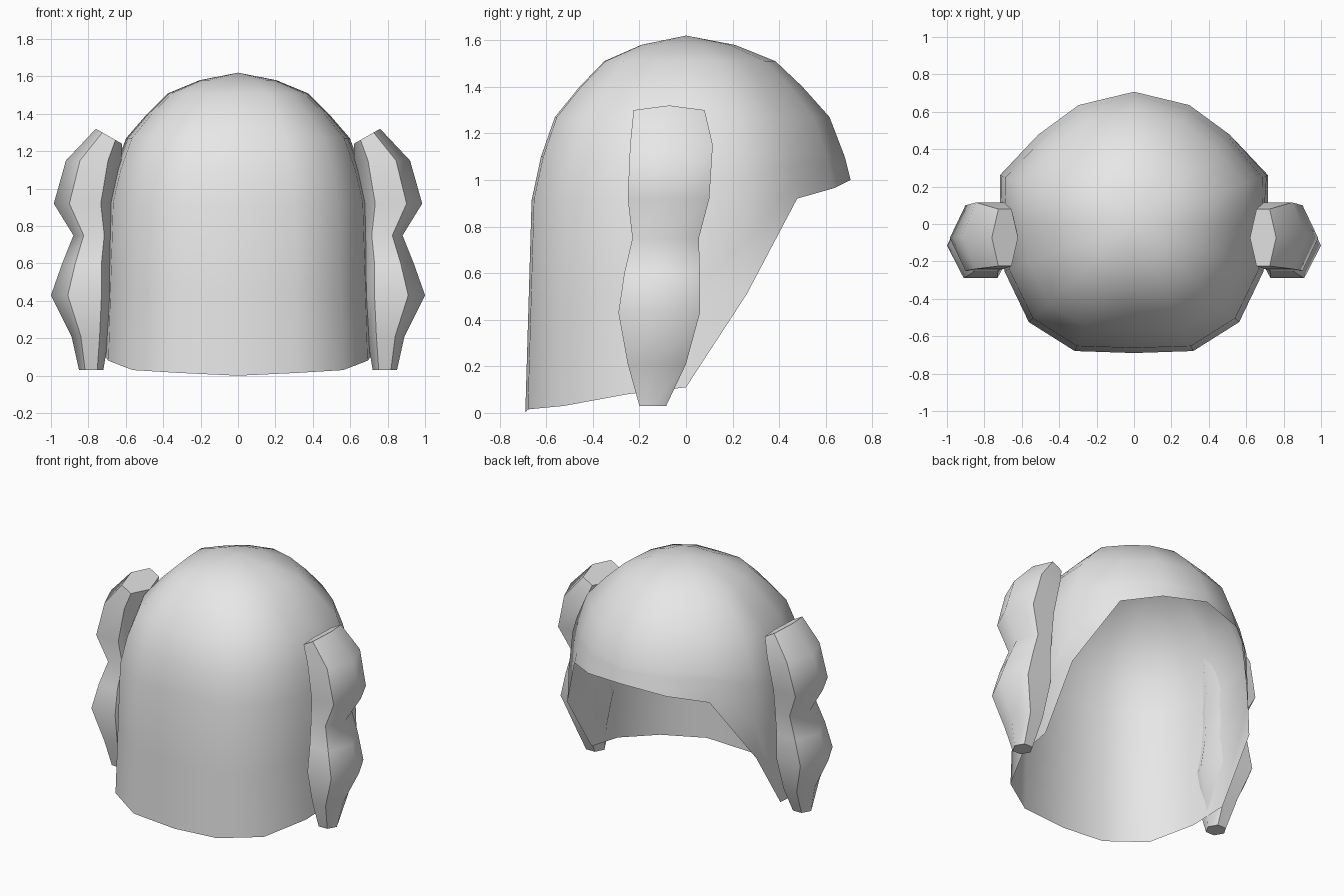
import bpy
from math import sin, cos, radians, pi
from mathutils import Vector

if "Cube" in bpy.data.objects:
    bpy.data.objects.remove(bpy.data.objects["Cube"], do_unlink=True)

grey = bpy.data.materials.new("plain_grey")
grey.use_nodes = True
grey.diffuse_color = (0.8, 0.8, 0.8, 1)
grey.node_tree.nodes["Principled BSDF"].inputs["Base Color"].default_value = (0.8, 0.8, 0.8, 1)


def make_object(name, verts, faces):
    mesh = bpy.data.meshes.new(name)
    mesh.from_pydata(verts, [], faces)
    mesh.materials.append(grey)
    obj = bpy.data.objects.new(name, mesh)
    bpy.context.collection.objects.link(obj)
    bpy.ops.object.select_all(action='DESELECT')
    obj.select_set(True)
    bpy.context.view_layer.objects.active = obj
    bpy.ops.object.shade_smooth_by_angle(angle=radians(60))
    return obj


# Hood shell: columns (angle, rim radius, rim height) for the +x half, front to back
half = [(-90, .69, 0), (-65, .75, .015), (-43, .77, .03), (-20, .74, .08), (0, .72, .11),
        (20, .78, .51), (43, .70, .92), (65, .71, .965), (90, .725, 1.0)]
columns = half + [(180 - a, r, z) for a, r, z in half[-2:0:-1]]

# Dome profile: height and share of the full radius
dome = [(1.58, .29), (1.51, .53), (1.40, .69), (1.27, .85), (1.10, .94)]


def shell_point(angle, rim_radius, rim_z, z, share):
    drop = max(0, .93 - z) / .93
    r = rim_radius * share * (.96 + .04 * drop if rim_z < .9 else 1)
    return Vector((r * cos(radians(angle)), r * sin(radians(angle)), z))


verts = [Vector((0, 0, 1.62))]
for angle, radius, rim_z in columns:
    rows = list(dome)
    for f in (.17, .6, 1):
        z = 1.10 + (rim_z - 1.10) * f
        rows.append((z, min(1, .94 + .06 * (1.10 - z) / .17)))
    verts += [shell_point(angle, radius, rim_z, z, share) for z, share in rows]

n_rows, n_cols = len(dome) + 3, len(columns)
faces = []
for c in range(n_cols):
    a, b = 1 + c * n_rows, 1 + (c + 1) % n_cols * n_rows
    faces.append((0, a, b))
    faces += [(a + k, a + k + 1, b + k + 1, b + k) for k in range(n_rows - 1)]
make_object("hood_shell", verts, faces)

# Side lobes: rings of (height, inner x, outer x, front y, back y)
rings = [(.03, .72, .85, -.20, -.085), (.21, .69, .89, -.25, .00), (.43, .64, 1.0, -.29, .06),
         (.60, .66, .94, -.265, .06), (.75, .66, .88, -.23, .055), (.92, .65, .985, -.25, .10),
         (1.15, .62, .92, -.24, .115), (1.28, .62, .76, -.225, .08)]
SIDES = 6


def side_lobe(name, side):
    verts, faces = [], []
    for i, (z, x0, x1, y0, y1) in enumerate(rings):
        tilt = .04 if i == len(rings) - 1 else 0
        for k in range(SIDES):
            a = 2 * pi * k / SIDES
            x = (x0 + x1) / 2 + (x1 - x0) / 2 * cos(a)
            y = (y0 + y1) / 2 + (y1 - y0) / 2 * sin(a) / sin(pi / 3)
            verts.append((side * x, y, z + tilt * cos(a)))
    for i in range(len(rings) - 1):
        for k in range(SIDES):
            a, b = i * SIDES + k, i * SIDES + (k + 1) % SIDES
            faces.append((a, b, b + SIDES, a + SIDES))
    last = (len(rings) - 1) * SIDES
    faces += [tuple(reversed(range(SIDES))), tuple(range(last, last + SIDES))]
    if side < 0:
        faces = [f[::-1] for f in faces]
    return make_object(name, verts, faces)


side_lobe("left_lobe", 1)
side_lobe("right_lobe", -1)
